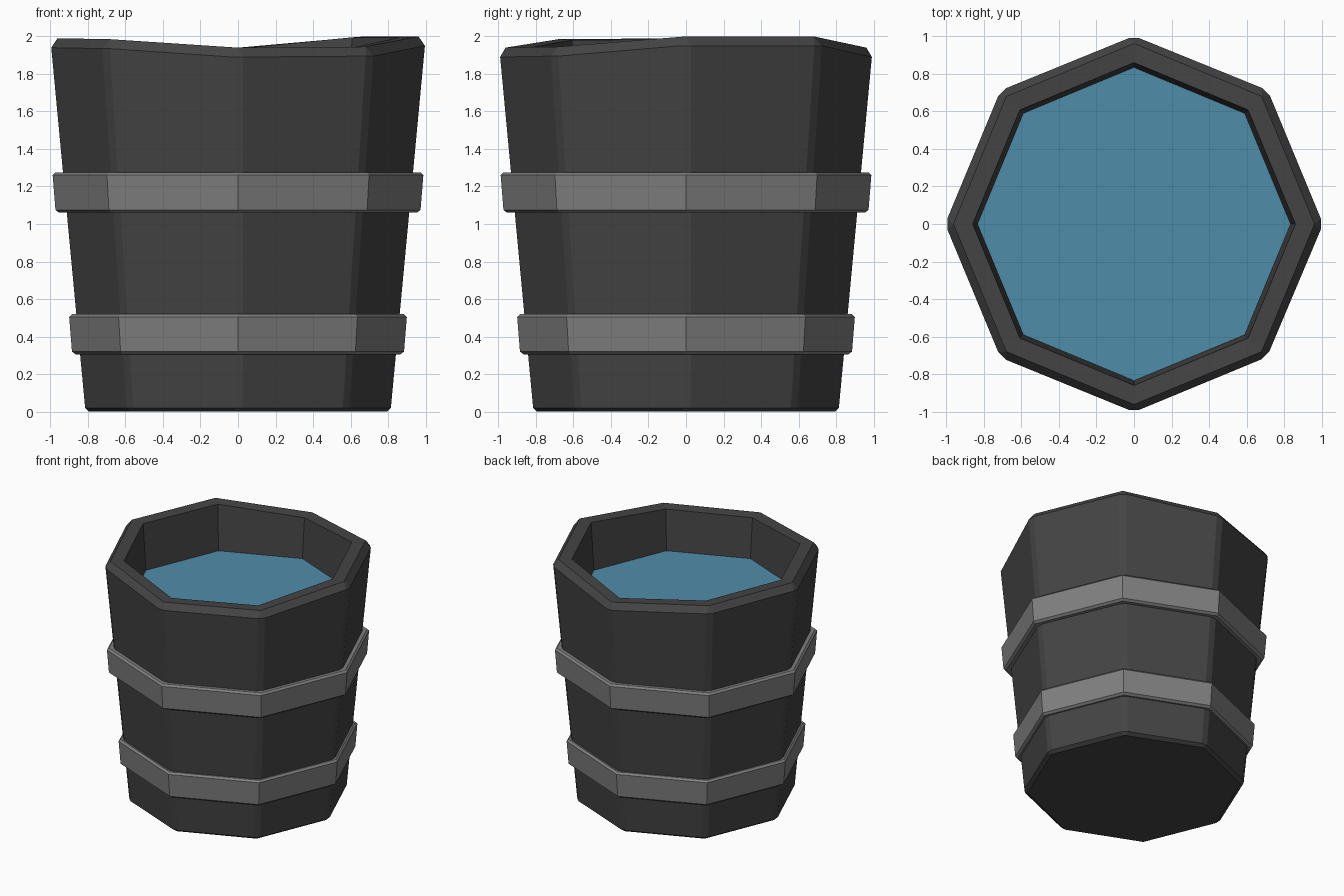
import bpy, bmesh
from math import cos, sin, pi, tan
from mathutils import Vector

cube = bpy.data.objects.get("Cube")
if cube:
    bpy.data.objects.remove(cube, do_unlink=True)

SIDES = 8
# uneven rim height at each corner, anticlockwise from +x
RIM = [2.0, 2.0, 1.94, 1.985, 1.99, 1.985, 1.94, 1.945]


def material(name, rgb):
    mat = bpy.data.materials.new(name)
    mat.use_nodes = True
    colour = (*rgb, 1)
    mat.diffuse_color = colour
    mat.node_tree.nodes["Principled BSDF"].inputs["Base Color"].default_value = colour
    return mat


def corner(k, radius, z):
    a = 2 * pi * k / SIDES
    return Vector((radius * cos(a), radius * sin(a), z))


def ring(bm, radius, heights):
    return [bm.verts.new(corner(k, radius, heights[k])) for k in range(SIDES)]


def cut_ring(bm, slope_radius, heights, cut):
    """Octagon with trimmed corners: a pair of vertices per corner."""
    pairs = []
    for k in range(SIDES):
        a = 2 * pi * k / SIDES
        tangent = Vector((-sin(a), cos(a), 0)) * cut
        p = corner(k, slope_radius(heights[k]), heights[k])
        pairs.append((bm.verts.new(p - tangent), bm.verts.new(p + tangent)))
    return pairs


def bridge(bm, low, high):
    for k in range(SIDES):
        n = (k + 1) % SIDES
        bm.faces.new((low[k], low[n], high[n], high[k]))


def finish(bm, name, mat):
    bmesh.ops.recalc_face_normals(bm, faces=bm.faces)
    mesh = bpy.data.meshes.new(name)
    bm.to_mesh(mesh)
    bm.free()
    mesh.materials.append(mat)
    obj = bpy.data.objects.new(name, mesh)
    bpy.context.collection.objects.link(obj)
    return obj


wood = material("dark_wood", (0.058, 0.058, 0.058))
metal = material("grey_metal", (0.215, 0.215, 0.215))
water_blue = material("water_blue", (0.078, 0.265, 0.4))


def wall_radius(z):
    return 0.813 + 0.094 * z


# Tapered bucket body with trimmed staves, chamfered rim and hollow top
bm = bmesh.new()
base = ring(bm, 0.795, [0] * SIDES)
foot = cut_ring(bm, wall_radius, [0.02] * SIDES, 0.025)
shoulder = cut_ring(bm, wall_radius, [z - 0.05 for z in RIM], 0.028)
rim_outer = ring(bm, 0.962, RIM)
rim_inner = ring(bm, 0.86, [z - 0.005 for z in RIM])
well = ring(bm, 0.83, [1.55] * SIDES)
bm.faces.new(base[::-1])
bm.faces.new(well)
for k in range(SIDES):
    n = (k + 1) % SIDES
    bm.faces.new((base[k], base[n], foot[n][0], foot[k][1]))
    bm.faces.new((base[k], foot[k][1], foot[k][0]))
    bm.faces.new((foot[k][1], foot[n][0], shoulder[n][0], shoulder[k][1]))
    bm.faces.new((foot[k][0], foot[k][1], shoulder[k][1], shoulder[k][0]))
    bm.faces.new((shoulder[k][1], shoulder[n][0], rim_outer[n], rim_outer[k]))
    bm.faces.new((shoulder[k][0], shoulder[k][1], rim_outer[k]))
bridge(bm, rim_outer, rim_inner)
bridge(bm, rim_inner, well)
finish(bm, "bucket_body", wood)


# Chamfered metal hoops
def hoop(name, z, radius):
    profile = [(radius - 0.1, 0), (radius - 0.035, 0), (radius - 0.015, 0.015),
               (radius, 0.2), (radius - 0.015, 0.215), (radius - 0.1, 0.215)]
    bm = bmesh.new()
    rings = [ring(bm, r, [z + h] * SIDES) for r, h in profile]
    for i, low in enumerate(rings):
        bridge(bm, low, rings[(i + 1) % len(rings)])
    finish(bm, name, metal)


hoop("lower_hoop", 0.305, 0.9)
hoop("upper_hoop", 1.06, 0.988)

# Water surface
bm = bmesh.new()
bm.faces.new(ring(bm, 0.836, [1.61] * SIDES))
finish(bm, "water_surface", water_blue)
